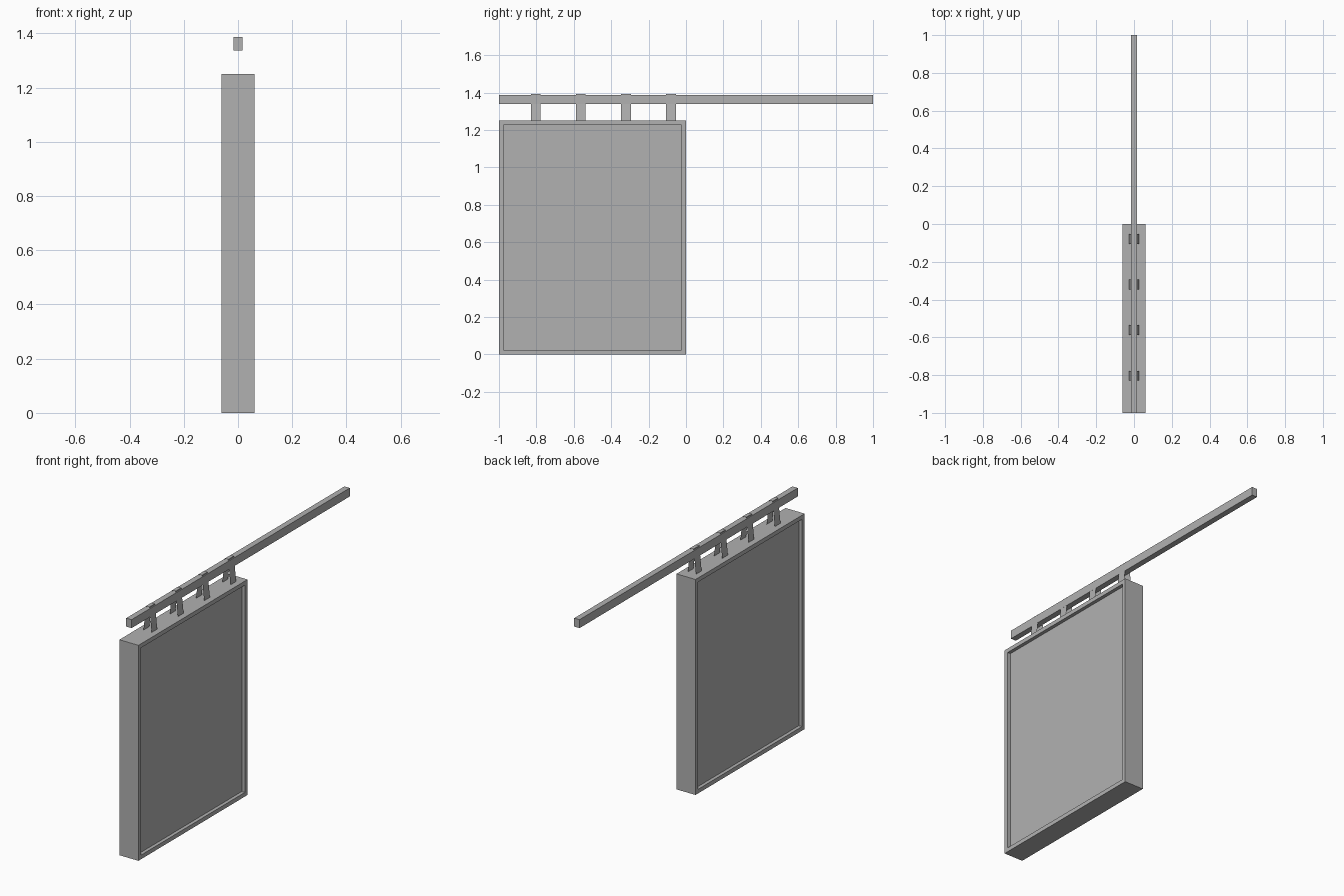
import bpy, bmesh
from mathutils import Vector

if "Cube" in bpy.data.objects:
    bpy.data.objects.remove(bpy.data.objects["Cube"])

grey = bpy.data.materials.new("dark_grey")
grey.diffuse_color = (0.44, 0.44, 0.44, 1)
grey.use_nodes = True
grey.node_tree.nodes["Principled BSDF"].inputs["Base Color"].default_value = grey.diffuse_color


def finish(name, bm):
    mesh = bpy.data.meshes.new(name)
    bm.to_mesh(mesh)
    bm.free()
    mesh.materials.append(grey)
    obj = bpy.data.objects.new(name, mesh)
    bpy.context.collection.objects.link(obj)
    return obj


def box(lo, hi):
    lo, hi = Vector(lo), Vector(hi)
    bm = bmesh.new()
    bmesh.ops.create_cube(bm, size=1)
    bmesh.ops.scale(bm, vec=hi - lo, verts=bm.verts)
    bmesh.ops.translate(bm, vec=(lo + hi) / 2, verts=bm.verts)
    return bm


# Sign panel: a slab with a framed recess on both broad sides
bm = box((-0.061, -1, 0), (0.061, 0, 1.25))
bm.normal_update()
sides = [f for f in bm.faces if abs(f.normal.x) > 0.9]
bmesh.ops.inset_individual(bm, faces=sides, thickness=0.024, use_even_offset=True)
for f in sides:
    inward = -f.normal.copy()
    bmesh.ops.inset_individual(bm, faces=[f], thickness=0)  # recess walls
    bmesh.ops.translate(bm, vec=inward * 0.02, verts=f.verts)
finish("sign_panel", bm)

# Horizontal support rail
finish("support_rail", box((-0.017, -1, 1.338), (0.017, 1, 1.387)))

# Thin straps folded over the rail, legs splaying out to the panel top
profile = [(-0.026, 1.25), (-0.011, 1.393), (0.011, 1.393), (0.026, 1.25)]
for i in range(4):
    y = -0.803 + 0.241 * i
    bm = bmesh.new()
    rows = [[bm.verts.new((x, y + s * 0.026, z)) for x, z in profile] for s in (-1, 1)]
    for a, b, c, d in zip(rows[0], rows[0][1:], rows[1][1:], rows[1]):
        bm.faces.new((a, b, c, d))
    bm.normal_update()
    # keep the sheet facing outward
    bm.faces.ensure_lookup_table()
    if bm.faces[1].normal.z < 0:
        bmesh.ops.reverse_faces(bm, faces=bm.faces)
    finish(f"hanging_strap_{i + 1}", bm)
